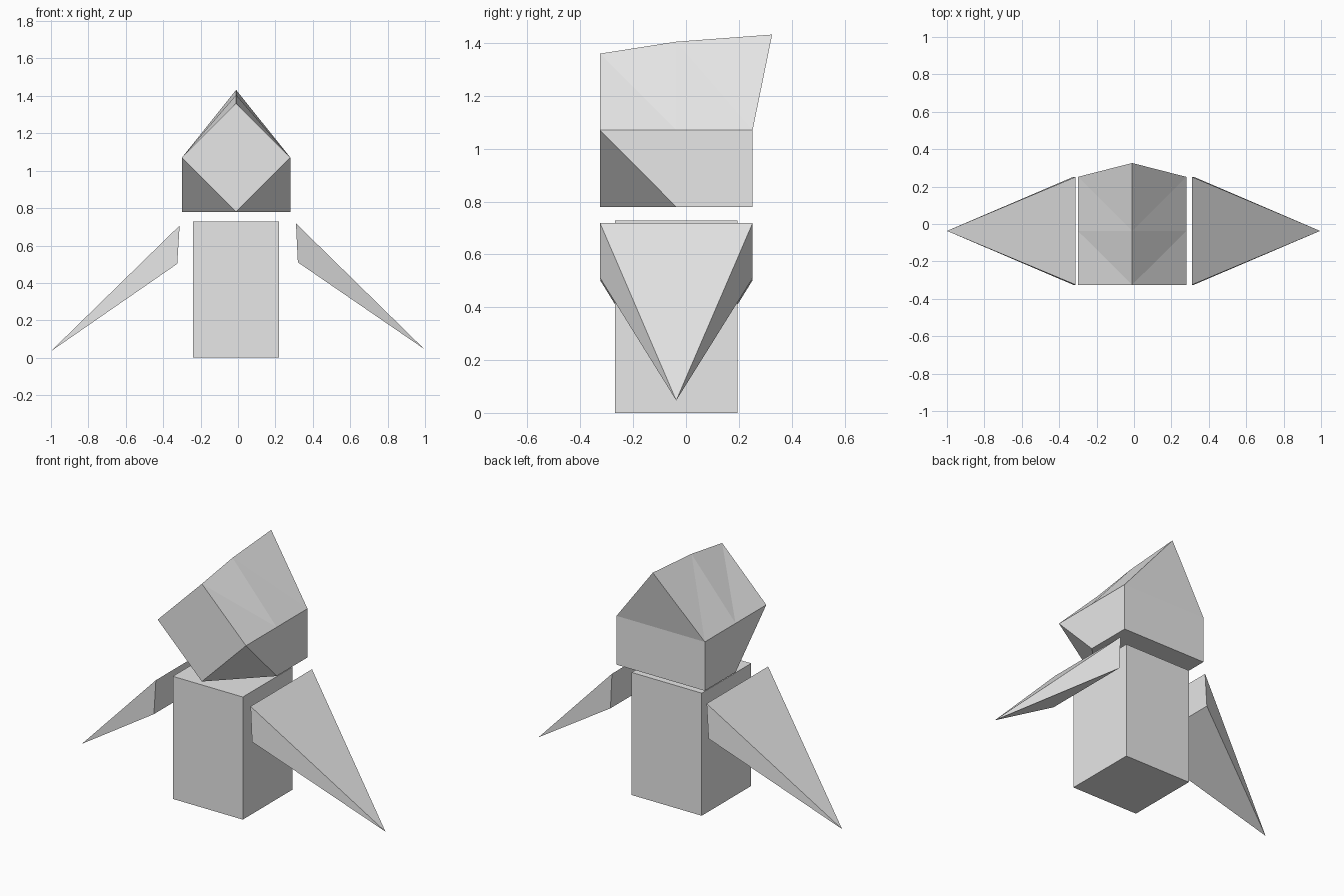
import bpy
import bmesh

cube = bpy.data.objects.get("Cube")
if cube:
    bpy.data.objects.remove(cube, do_unlink=True)

grey = bpy.data.materials.new("light grey")
grey.use_nodes = True
grey.diffuse_color = (0.8, 0.8, 0.8, 1)
grey.node_tree.nodes["Principled BSDF"].inputs["Base Color"].default_value = (0.8, 0.8, 0.8, 1)


def build(name, points, faces, location=(0, 0, 0)):
    """Make a flat-shaded object from named corner points."""
    bm = bmesh.new()
    corner = {key: bm.verts.new(co) for key, co in points.items()}
    for face in faces:
        bm.faces.new([corner[key] for key in face.split()])
    bmesh.ops.recalc_face_normals(bm, faces=bm.faces)
    mesh = bpy.data.meshes.new(name)
    bm.to_mesh(mesh)
    bm.free()
    mesh.materials.append(grey)
    obj = bpy.data.objects.new(name, mesh)
    obj.location = location
    bpy.context.collection.objects.link(obj)
    return obj


# Body block
bpy.ops.mesh.primitive_cube_add(size=1, location=(-0.01, -0.037, 0.364))
body = bpy.context.object
body.name = "body"
body.scale = (0.46, 0.464, 0.728)
body.data.materials.append(grey)

# Head: one half, with cut lower front corner and ridged crown, then mirrored
front, mid, back = -0.325, -0.037, 0.252
half, low, brow = 0.29, 0.78, 1.07
head_points = {
    "chin": (0, front, low), "base_mid": (half, mid, low),
    "base_back": (half, back, low), "base_centre": (0, back, low),
    "eave_front": (half, front, brow), "eave_mid": (half, mid, brow),
    "eave_back": (half, back, brow), "nape": (0, back, brow),
    "ridge_front": (0, front, 1.36), "ridge_mid": (0, mid, 1.405),
    "ridge_back": (0, 0.326, 1.432),
}
head_faces = [
    "chin eave_front ridge_front",
    "chin base_mid eave_front",
    "chin base_centre base_back base_mid",
    "base_mid base_back eave_back eave_mid eave_front",
    "base_back base_centre nape eave_back",
    "eave_back nape ridge_back",
    "eave_front eave_mid ridge_front",
    "eave_mid ridge_mid ridge_front",
    "eave_mid eave_back ridge_mid",
    "eave_back ridge_back ridge_mid",
]
head = build("head", head_points, head_faces, (-0.01, 0, 0))
mirror = head.modifiers.new("mirror", "MIRROR")
mirror.use_clip = True

# Arms: tapering four-sided spikes pointing out and down
arm_faces = ["tf tb bb bf", "tf tb tip", "tb bb tip", "bb bf tip", "bf tf tip"]
arms = {
    "left_arm": ((0.31, 0.718), (0.32, 0.51), (0.995, 0.047)),
    "right_arm": ((-0.312, 0.707), (-0.325, 0.502), (-1.0, 0.035)),
}
for name, (top, bottom, tip) in arms.items():
    points = {"tip": (tip[0], mid, tip[1])}
    for key, y in (("f", front), ("b", back)):
        points["t" + key] = (top[0], y, top[1])
        points["b" + key] = (bottom[0], y, bottom[1])
    build(name, points, arm_faces)
